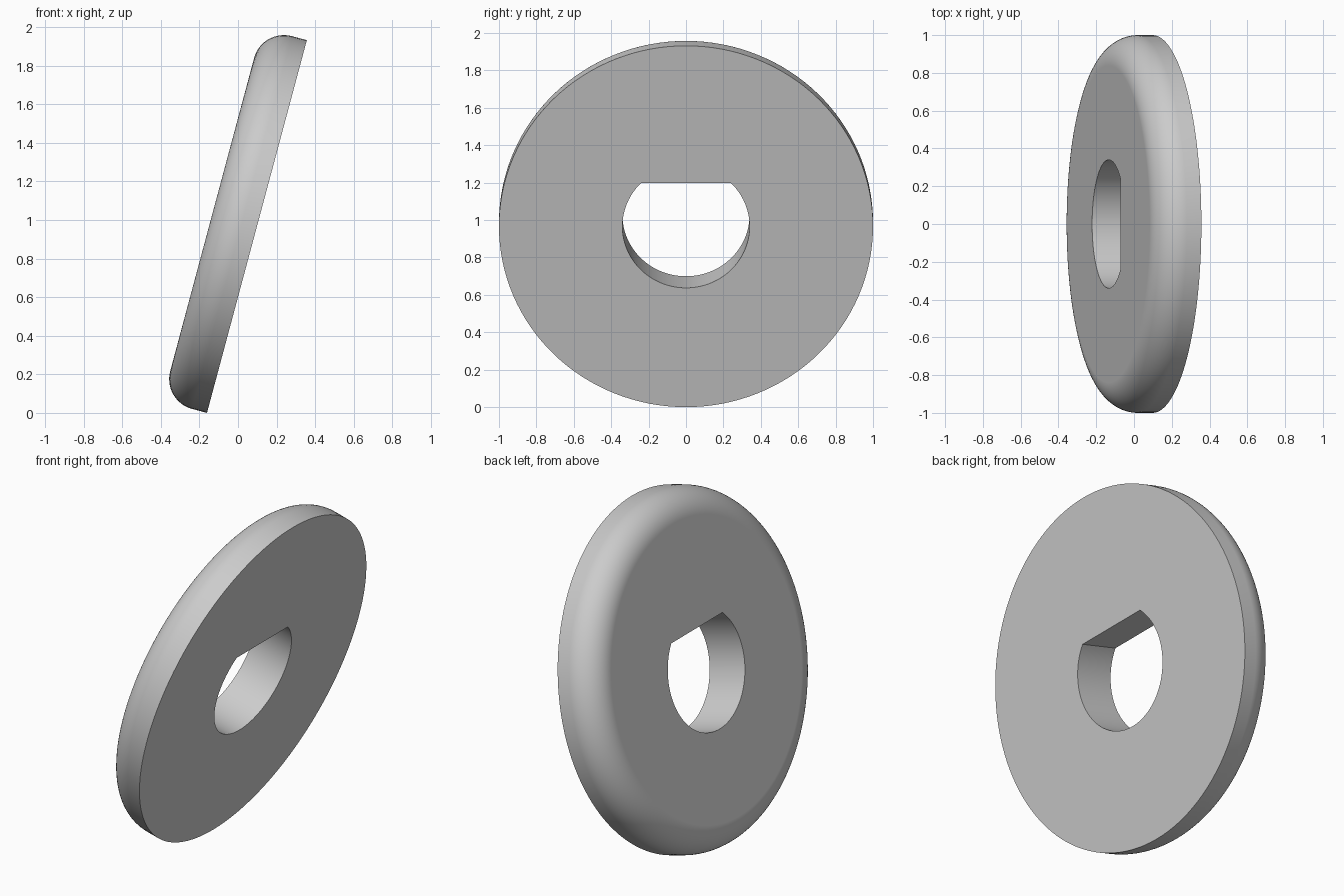
import bpy, bmesh
from math import sin, cos, pi, radians

cube = bpy.data.objects.get("Cube")
if cube:
    bpy.data.objects.remove(cube, do_unlink=True)

RADIUS, THICK, FILLET = 1.0, 0.24, 0.16
HOLE = 0.34
HOLE_FLAT = HOLE * cos(pi / 4)   # distance from the axis to the flat of the hole
SIDES, ARC = 128, 16
TILT = radians(15)

grey = bpy.data.materials.new("Plain Grey")
grey.use_nodes = True
colour = (0.6, 0.6, 0.6, 1)
grey.diffuse_color = colour
grey.node_tree.nodes["Principled BSDF"].inputs["Base Color"].default_value = colour


def hole_radius(a):
    # round bore, cut off by a straight chord at the top
    return HOLE_FLAT / cos(a) if cos(a) > HOLE_FLAT / HOLE else HOLE


def ring(bm, radius, z):
    verts = []
    for i in range(SIDES):
        a = 2 * pi * i / SIDES
        r = radius(a) if callable(radius) else radius
        verts.append(bm.verts.new((r * cos(a), r * sin(a), z)))
    return verts


# Washer section: bore, flat face, rim, rounded shoulder, back to the bore
section = [(hole_radius, 0), (RADIUS, 0)]
for k in range(ARC + 1):
    t = pi / 2 * k / ARC
    section.append((RADIUS - FILLET + FILLET * cos(t), THICK - FILLET + FILLET * sin(t)))
section.append((hole_radius, THICK))

bm = bmesh.new()
rings = [ring(bm, r, z) for r, z in section]
for a, b in zip(rings, rings[1:] + rings[:1]):
    for i in range(SIDES):
        j = (i + 1) % SIDES
        bm.faces.new((a[i], a[j], b[j], b[i]))
bmesh.ops.recalc_face_normals(bm, faces=bm.faces)
mesh = bpy.data.meshes.new("washer")
bm.to_mesh(mesh)
bm.free()
mesh.materials.append(grey)

# Stand the washer on its rim, leaning towards +x
washer = bpy.data.objects.new("washer", mesh)
washer.location = (0.098, 0, RADIUS * cos(TILT))
washer.rotation_euler = (0, TILT - pi / 2, 0)
bpy.context.collection.objects.link(washer)

# Smooth shading with crisp rims
bpy.context.view_layer.objects.active = washer
washer.select_set(True)
bpy.ops.object.shade_smooth_by_angle(angle=radians(30))
weighted = washer.modifiers.new("Even Faces", 'WEIGHTED_NORMAL')
weighted.keep_sharp = True
